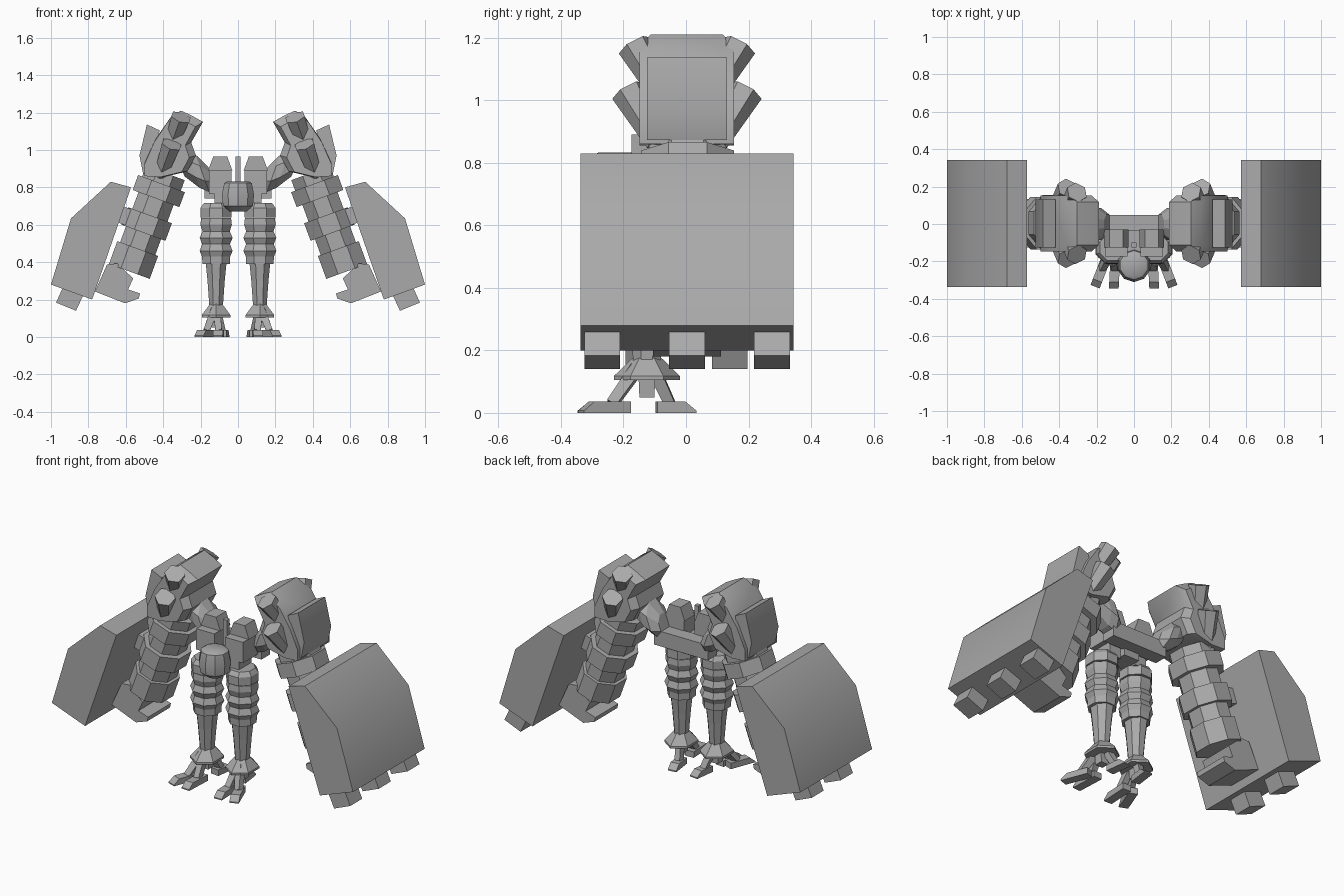
import bpy, bmesh, math
from mathutils import Vector as V

if "Cube" in bpy.data.objects:
    bpy.data.objects.remove(bpy.data.objects["Cube"])

grey = bpy.data.materials.new("armour_grey")
grey.diffuse_color = (0.4, 0.4, 0.4, 1)
grey.use_nodes = True
grey.node_tree.nodes["Principled BSDF"].inputs["Base Color"].default_value = grey.diffuse_color


def loft(name, rings, side=1, smooth=None):
    """Skin a stack of equal-length rings and cap both ends."""
    bm = bmesh.new()
    rows = [[bm.verts.new((p[0] * side, p[1], p[2])) for p in r] for r in rings]
    n = len(rows[0])
    for a, b in zip(rows, rows[1:]):
        for i in range(n):
            j = (i + 1) % n
            bm.faces.new((a[i], a[j], b[j], b[i]))
    bm.faces.new(rows[0])
    bm.faces.new(rows[-1])
    bmesh.ops.recalc_face_normals(bm, faces=bm.faces)
    me = bpy.data.meshes.new(name)
    bm.to_mesh(me)
    bm.free()
    me.materials.append(grey)
    ob = bpy.data.objects.new(name, me)
    bpy.context.collection.objects.link(ob)
    if smooth:
        bpy.ops.object.select_all(action='DESELECT')
        ob.select_set(True)
        bpy.context.view_layer.objects.active = ob
        bpy.ops.object.shade_smooth_by_angle(angle=math.radians(smooth))
    return ob


def slab(name, prof, y0, y1, side=1, smooth=None):
    """Front profile of (x, z) points pushed through from y0 to y1."""
    return loft(name, [[(x, y, z) for x, z in prof] for y in (y0, y1)], side, smooth)


def box(name, x0, x1, y0, y1, z0, z1, side=1):
    return slab(name, [(x0, z0), (x1, z0), (x1, z1), (x0, z1)], y0, y1, side)


def ring(c, u, v, hu, hv, n):
    """Regular ring whose flats sit hu and hv from the centre."""
    k = 1 / math.cos(math.pi / n)
    return [V(c) + V(u) * hu * k * math.cos((i + .5) * math.tau / n)
            + V(v) * hv * k * math.sin((i + .5) * math.tau / n) for i in range(n)]


def beam(name, a, b, ra, rb, n, side):
    """Tapered straight bar between two points."""
    a, b = V(a), V(b)
    d = (b - a).normalized()
    u = d.cross(V((0, 1, 0))).normalized()
    v = d.cross(u)
    return loft(name, [ring(a, u, v, ra, ra, n), ring(b, u, v, rb, rb, n)], side)


X, Y = V((1, 0, 0)), V((0, 1, 0))
down = V((.344, 0, -.939))      # forearm direction
across = V((.939, 0, .344))
shoulder = V((.409, .005, .82))

BODY = [(.187, 1.15), (.25, 1.185), (.305, 1.21), (.36, 1.175), (.44, 1.06),
        (.50, .93), (.50, .86), (.40, .855), (.27, .885), (.225, .97), (.25, 1.04)]
SHIELD = [(.572, .80), (.68, .83), (.893, .634), (1.0, .28), (.78, .20)]
PEG = [(.973, .184), (.866, .14), (.81, .26), (.92, .30)]
HAND = [(.647, .393), (.56, .313), (.588, .254), (.524, .233), (.53, .206),
        (.604, .18), (.765, .243), (.70, .388)]
ARM = [(-.06, .11), (0, .11), (0, .133), (.085, .133), (.085, .1), (.18, .1),
       (.18, .125), (.28, .125), (.28, .1), (.37, .1), (.37, .116), (.5, .116)]
LEG = [(.635, .08), (.60, .084), (.565, .073), (.53, .088), (.497, .074),
       (.46, .088), (.43, .075), (.39, .073)]

for s, tag in ((1, "right"), (-1, "left")):
    # shield and its bottom pegs
    slab(f"{tag}_shield", SHIELD, -.337, .343, s, 40)
    for y in ((-.268, .003, .275) if s > 0 else (-.137, .14)):
        slab(f"{tag}_shield_peg", PEG, y - .057, y + .057, s)
    p = shoulder + down * .23
    loft(f"{tag}_shield_mount", [ring(p + across * t, down, Y, .045, .08, 4)
                                 for t in (.09, .2)], s)

    # banded arm and hand
    loft(f"{tag}_arm", [ring(shoulder + down * t, across, Y, h, h * 1.12, 8)
                        for t, h in ARM], s)
    slab(f"{tag}_hand", HAND, -.105, .112, s)

    # shoulder pod with chamfered front and back
    small = [(.5 + (x - .5) * .87, .86 + (z - .86) * .91) for x, z in BODY]
    loft(f"{tag}_shoulder_pod",
         [[(x, y, z) for x, z in pr] for pr, y in
          ((small, -.148), (BODY, -.112), (BODY, .117), (small, .153))], s, 35)
    slab(f"{tag}_shoulder_plate", [(.42, 1.105), (.487, 1.136), (.527, .97),
                                   (.507, .872), (.44, .875)], -.125, .131, s, 40)
    # hexagonal launchers, front and back
    for f in (-1, 1):
        for x, y, z in ((.305, .167, 1.175), (.355, .188, 1.03)):
            beam(f"{tag}_launcher", (x, f * y + .003, z),
                 (x + .06, f * (y - .095) + .003, z - .165), .05, .034, 6, s)

    # shoulder link to the torso
    c = V((.15, 0, .865))
    lu, ld = V((.34, 0, .94)), V((.94, 0, -.1))
    loft(f"{tag}_shoulder_link", [ring(c + V(o), lu, Y, hz, hy, 8) for o, hz, hy in
                                  (((-.01, 0, -.01), .06, .05), ((.04, 0, .01), .105, .085),
                                   ((.09, 0, .03), .105, .085), ((.16, 0, .06), .07, .07))], s)

    # chest blocks
    box(f"{tag}_chest", .035, .155, -.175, -.03, .765, .89, s)
    slab(f"{tag}_chest_cap", [(.03, .89), (.16, .89), (.132, .965), (.058, .965)],
         -.125, -.03, s)
    box(f"{tag}_hip_joint", .05, .125, -.17, -.05, .69, .78, s)

    # leg
    lx, ly = .117, -.125

    def legpart(name, rows, ratio=1.0, n=8):
        loft(f"{tag}_{name}", [ring((lx, ly, z), X, Y, h, h * ratio, n)
                               for z, h in rows], s)

    legpart("hip", [(.715, .066), (.69, .083), (.64, .083)], 1.05)
    legpart("thigh", LEG)
    legpart("shin", [(.40, .056), (.30, .046), (.16, .036)], 1.2)
    legpart("ankle_flare", [(.175, .034), (.118, .076), (.105, .076)], 1.2, 6)
    legpart("ankle_post", [(.12, .027), (.05, .024)], 1, 4)

    # toes with struts
    for name, a, b in (("outer_toe", (.15, -.185), (.208, -.335)),
                       ("inner_toe", (.1, -.178), (.108, -.345)),
                       ("back_toe", (.088, -.095), (.072, .03))):
        a, b = V((*a, 0)), V((*b, 0))
        d = (b - a).normalized()
        w = V((-d.y, d.x, 0)) * .026
        up = V((0, 0, .036))
        q = b - d * .035
        loft(f"{tag}_{name}", [[a - w, a + w, a + w + up, a - w + up],
                               [q - w, q + w, q + w + up, q - w + up],
                               [b - w, b + w, b + w + up * .2, b - w + up * .2]], s)
        m = a + (b - a) * .35 + up * .8
        beam(f"{tag}_{name}_strut", (lx + (m.x - lx) * .2, ly + (m.y - ly) * .3, .14),
             m, .02, .017, 4, s)

# torso centre
box("back_bar", -.18, .18, -.035, .048, .74, .83)
box("neck", -.05, .05, -.17, -.02, .70, .80)
box("antenna", -.013, .013, -.125, -.098, .70, .965)
loft("head_pod", [ring((0, -.22, z), X, Y, r, r, 10) for z, r in
                  ((.832, .058), (.822, .074), (.76, .086), (.70, .08), (.67, .045))],
     1, 35)
